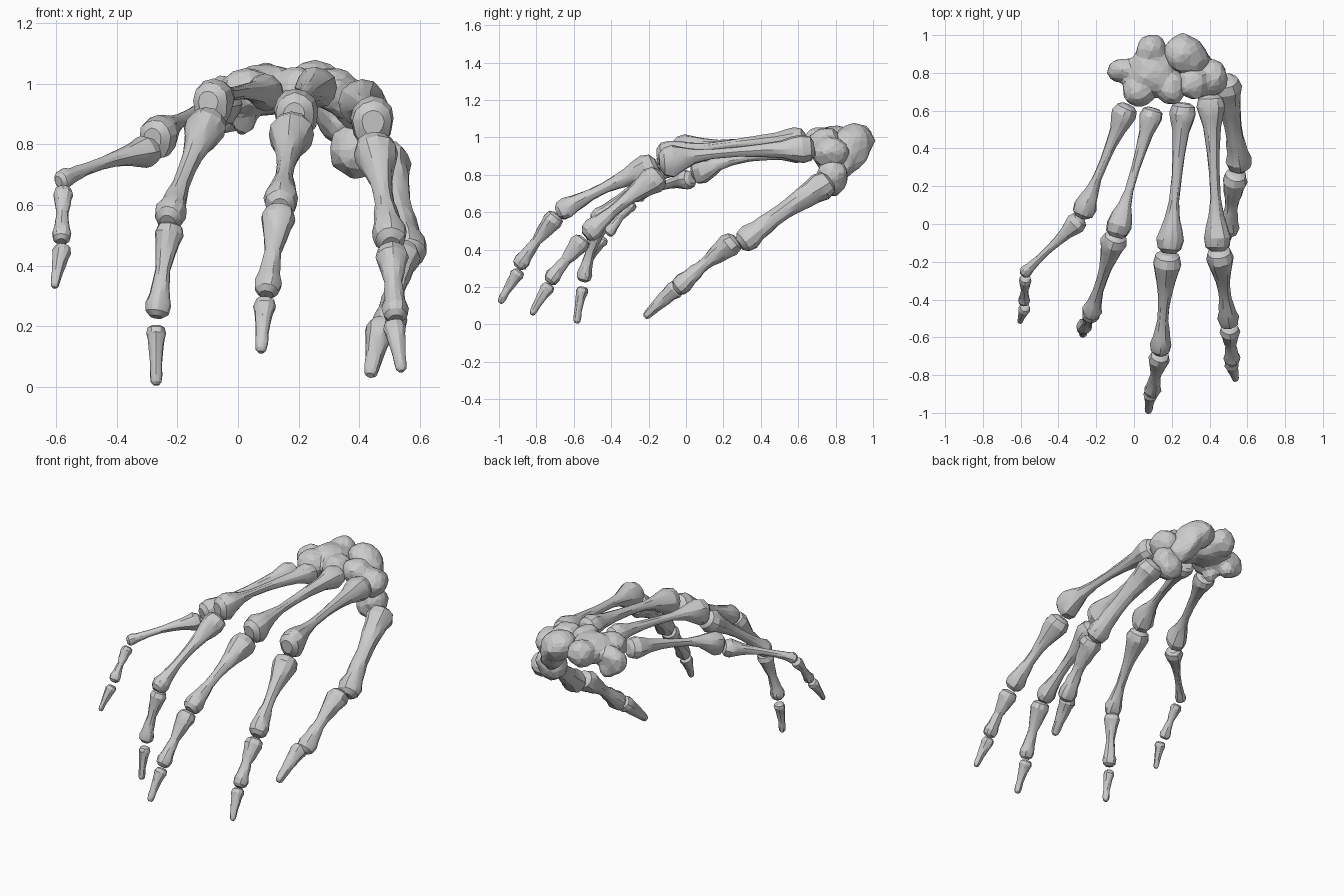
import bpy, bmesh, math, random
from mathutils import Vector

if "Cube" in bpy.data.objects:
    bpy.data.objects.remove(bpy.data.objects["Cube"])

random.seed(4)
SIDES = 12


def bone(name, a, b, ra, rb, rs, bow=0.02, palm=0.1, tip=False):
    """Lofted long bone from end a to end b: flared base, thin shaft, knuckled head."""
    a, b = Vector(a), Vector(b)
    d = (b - a).normalized()
    a, b = a + d * .006, b - d * .006
    length = (b - a).length
    up = Vector((0, 0, 1))
    dorsal = (up - d * up.dot(d)).normalized()
    side = d.cross(dorsal)
    # (distance, radius, knuckle amount)
    st = [(0, .5 * ra, 0), (.22 * ra, .84 * ra, 0), (.8 * ra, ra, 0), (1.45 * ra, .84 * ra, 0),
          (2.2 * ra, .4 * ra + .6 * rs, 0)]
    if tip:
        st += [(length * .66, rs, 0), (length * .84, rb, 0), (length * .95, rb * .85, 0),
               (length, rb * .45, 0)]
    else:
        lo, hi = 2.2 * ra, length - 2.6 * rb
        if hi - lo > .12:
            st += [(lo + .25 * (hi - lo), .15 * ra + .85 * rs, 0), (lo + .8 * (hi - lo), rs, 0)]
        st += [(.5 * (lo + hi), rs, 0),
               (hi, .3 * rb + .7 * rs, .1), (length - 1.8 * rb, .78 * rb, .6),
               (length - 1.0 * rb, rb, 1), (length - .35 * rb, .88 * rb, 1), (length, .5 * rb, .6)]
    st.sort()
    bm = bmesh.new()
    rings = []
    for s, r, k in st:
        c = a + d * s + dorsal * bow * (math.sin(math.pi * s / length) - .3)
        ring = []
        for i in range(SIDES):
            ang = 2 * math.pi * i / SIDES
            ca, sa = math.cos(ang), math.sin(ang)
            # head: condyles reach towards the palm with a groove between them
            h = 1.0 if sa > 0 else 1 + palm * k - .15 * k * (-sa) ** 8
            rr = r * random.uniform(.95, 1.05)
            ring.append(bm.verts.new(c + side * ca * rr + dorsal * sa * rr * h))
        rings.append(ring)
    for p, q in zip(rings, rings[1:]):
        for i in range(SIDES):
            j = (i + 1) % SIDES
            bm.faces.new((p[i], p[j], q[j], q[i]))
    bm.faces.new(rings[0][::-1])
    bm.faces.new(rings[-1])
    bmesh.ops.recalc_face_normals(bm, faces=bm.faces)
    finish(name, bm, 26)


def finish(name, bm, angle):
    me = bpy.data.meshes.new(name)
    bm.to_mesh(me)
    bm.free()
    ob = bpy.data.objects.new(name, me)
    bpy.context.collection.objects.link(ob)
    bpy.ops.object.select_all(action='DESELECT')
    ob.select_set(True)
    bpy.context.view_layer.objects.active = ob
    bpy.ops.object.shade_smooth_by_angle(angle=math.radians(angle))
    return ob


def carpal(name, lobes):
    """Lumpy wrist bone: overlapping ellipsoids fused, softened and reduced to facets."""
    bm = bmesh.new()
    for c, r in lobes:
        vs = bmesh.ops.create_icosphere(bm, subdivisions=2, radius=1.05)['verts']
        for v in vs:
            k = random.uniform(.88, 1.1)
            v.co = Vector(c) + Vector(v.co[i] * r[i] * k for i in range(3))
    ob = finish(name, bm, 25)
    m = ob.modifiers.new("fuse", 'REMESH')
    m.mode = 'VOXEL'
    m.voxel_size = .013
    m = ob.modifiers.new("soften", 'SMOOTH')
    m.iterations = 14
    m = ob.modifiers.new("facet", 'DECIMATE')
    m.ratio = .09


# Fingers: each bone as (start, end, base radius, head radius, shaft radius)
PARTS = ["metacarpal", "proximal_phalanx", "middle_phalanx", "distal_phalanx"]
FINGERS = {
    "little": [
        ((-.03, .635, .94), (-.285, .03, .825), .066, .062, .024),
        ((-.275, .035, .785), (-.597, -.275, .68), .054, .033, .02),
        ((-.575, -.28, .658), (-.583, -.425, .475), .034, .032, .019),
        ((-.575, -.435, .47), (-.607, -.525, .323), .032, .016, .018)],
    "ring": [
        ((.105, .62, .975), (-.10, -.075, .945), .062, .068, .023),
        ((-.093, -.05, .89), (-.235, -.50, .545), .07, .052, .028),
        ((-.222, -.465, .545), (-.27, -.555, .225), .048, .042, .025),
        ((-.27, -.55, .208), (-.27, -.587, 0), .033, .021, .019)],
    "middle": [
        ((.265, .645, .995), (.185, -.16, .905), .07, .072, .027),
        ((.18, -.15, .86), (.138, -.695, .595), .077, .058, .03),
        ((.14, -.685, .593), (.092, -.905, .3), .056, .045, .027),
        ((.09, -.885, .295), (.075, -1.0, .11), .037, .021, .021)],
    "index": [
        ((.405, .69, .945), (.445, -.15, .88), .078, .073, .027),
        ((.447, -.13, .81), (.505, -.545, .47), .074, .058, .032),
        ((.505, -.54, .465), (.52, -.74, .22), .054, .044, .028),
        ((.512, -.725, .22), (.54, -.83, .047), .038, .02, .022)],
}
for finger, bones in FINGERS.items():
    for part, (a, b, ra, rb, rs) in zip(PARTS, bones):
        bow = {"metacarpal": .015, "proximal_phalanx": .012}.get(part, .004)
        bone(f"{finger}_{part}", a, b, ra, rb, rs, bow, .5 if part == "metacarpal" else .1,
             part == "distal_phalanx")

# Thumb
bone("thumb_metacarpal", (.48, .775, .775), (.565, .28, .425), .08, .068, .046, .012, .15)
bone("thumb_proximal_phalanx", (.54, .275, .46), (.495, -.06, .18), .066, .057, .034, .01)
bone("thumb_distal_phalanx", (.475, -.03, .215), (.435, -.225, .035), .05, .026, .03, .004, .1, True)

# Wrist
carpal("ulnar_carpals", [
    ((.10, .81, .98), (.13, .12, .085)), ((.09, .92, .985), (.08, .09, .085)),
    ((-.06, .815, .94), (.085, .065, .085)), ((.025, .70, .97), (.09, .085, .08)),
    ((.20, .72, .98), (.08, .095, .08)), ((.02, .73, .90), (.045, .055, .075)),
    ((-.03, .83, .885), (.05, .055, .055)), ((.02, .78, .96), (.07, .07, .07))])
carpal("lunate_scaphoid", [
    ((.26, .90, .985), (.105, .105, .095)), ((.32, .87, .93), (.075, .11, .12)),
    ((.36, .83, .87), (.07, .08, .09))])
carpal("trapezoid", [
    ((.31, .745, .98), (.085, .09, .075)), ((.41, .77, .92), (.085, .095, .09)),
    ((.36, .75, .95), (.07, .08, .07))])
carpal("trapezium", [
    ((.385, .785, .78), (.08, .085, .1)), ((.43, .78, .81), (.065, .08, .08))])
